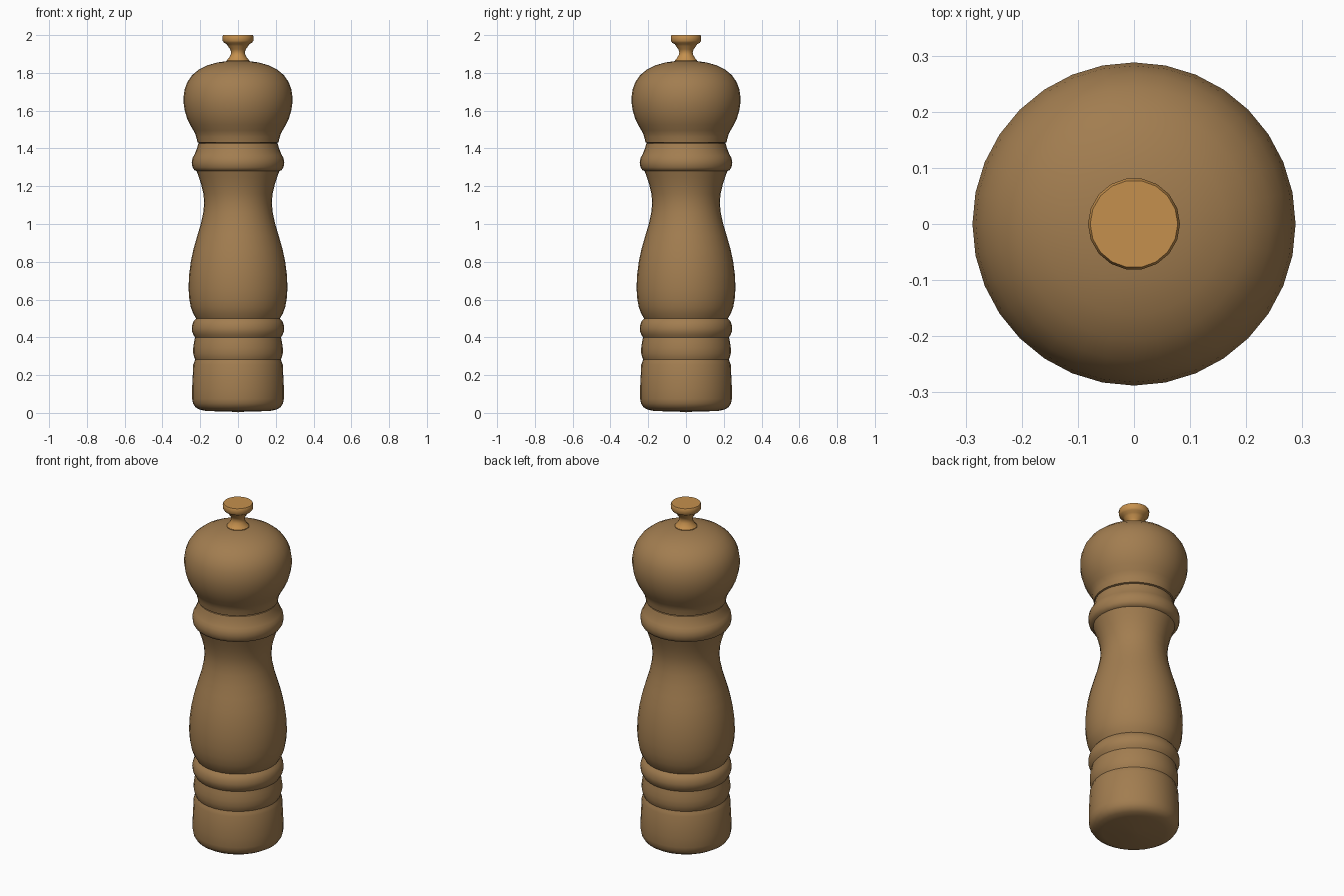
import bpy, bmesh, math


def material(name, color):
    m = bpy.data.materials.new(name)
    m.diffuse_color = (*color, 1)
    return m


def lathe(name, profile, sides, mat, angle=40):
    """Spin (radius, z) points round the z axis; radius 0 becomes a pole."""
    bm = bmesh.new()
    verts = [bm.verts.new((r, 0, z)) for r, z in profile]
    edges = [bm.edges.new(p) for p in zip(verts, verts[1:])]
    bmesh.ops.spin(bm, geom=verts + edges, axis=(0, 0, 1), cent=(0, 0, 0),
                   angle=math.tau, steps=sides, use_duplicate=False)
    bmesh.ops.remove_doubles(bm, verts=bm.verts, dist=1e-4)
    bmesh.ops.recalc_face_normals(bm, faces=bm.faces)
    me = bpy.data.meshes.new(name)
    bm.to_mesh(me)
    bm.free()
    ob = bpy.data.objects.new(name, me)
    bpy.context.collection.objects.link(ob)
    me.materials.append(mat)
    bpy.ops.object.select_all(action='DESELECT')
    ob.select_set(True)
    bpy.context.view_layer.objects.active = ob
    bpy.ops.object.shade_smooth_by_angle(angle=math.radians(angle))
    return ob


wood = material("wood", (0.36, 0.205, 0.08))
brass = material("brass", (0.56, 0.28, 0.075))

# Ringed foot, waisted body and collar
lathe("mill_body", [
    (0, 0.003), (0.03, 0.006), (0.17, 0.01), (0.205, 0.018), (0.225, 0.03),
    (0.238, 0.05), (0.243, 0.075), (0.243, 0.13), (0.237, 0.255),
    (0.231, 0.27), (0.227, 0.282), (0.232, 0.294), (0.237, 0.315),
    (0.237, 0.345), (0.233, 0.375), (0.228, 0.4), (0.236, 0.413),
    (0.243, 0.43), (0.245, 0.447), (0.242, 0.467), (0.235, 0.485),
    (0.222, 0.5),
    (0.237, 0.525), (0.25, 0.56), (0.258, 0.605), (0.262, 0.66),
    (0.259, 0.73), (0.25, 0.8), (0.235, 0.87), (0.215, 0.94),
    (0.197, 1.0), (0.184, 1.06), (0.179, 1.11), (0.183, 1.16),
    (0.195, 1.21), (0.208, 1.25), (0.219, 1.28),
    (0.231, 1.285), (0.241, 1.3), (0.245, 1.325), (0.241, 1.35),
    (0.232, 1.365), (0.223, 1.385), (0.216, 1.405), (0.211, 1.425),
    (0.2, 1.43)], 32, wood)

# Domed turning head
lathe("head", [
    (0.2, 1.428), (0.215, 1.432), (0.217, 1.445), (0.222, 1.462),
    (0.225, 1.475), (0.236, 1.495), (0.254, 1.526), (0.27, 1.56),
    (0.282, 1.6), (0.288, 1.64), (0.288, 1.675), (0.282, 1.715),
    (0.268, 1.752), (0.243, 1.788), (0.207, 1.818), (0.162, 1.84),
    (0.11, 1.855), (0.06, 1.862), (0, 1.864)], 32, wood)

# Turned finial knob
lathe("knob", [
    (0.06, 1.855), (0.06, 1.866), (0.049, 1.878), (0.039, 1.895),
    (0.036, 1.91), (0.041, 1.925), (0.054, 1.942), (0.06, 1.952),
    (0.075, 1.96), (0.081, 1.97), (0.082, 1.992), (0.078, 2.0),
    (0, 2.0)], 18, brass)
